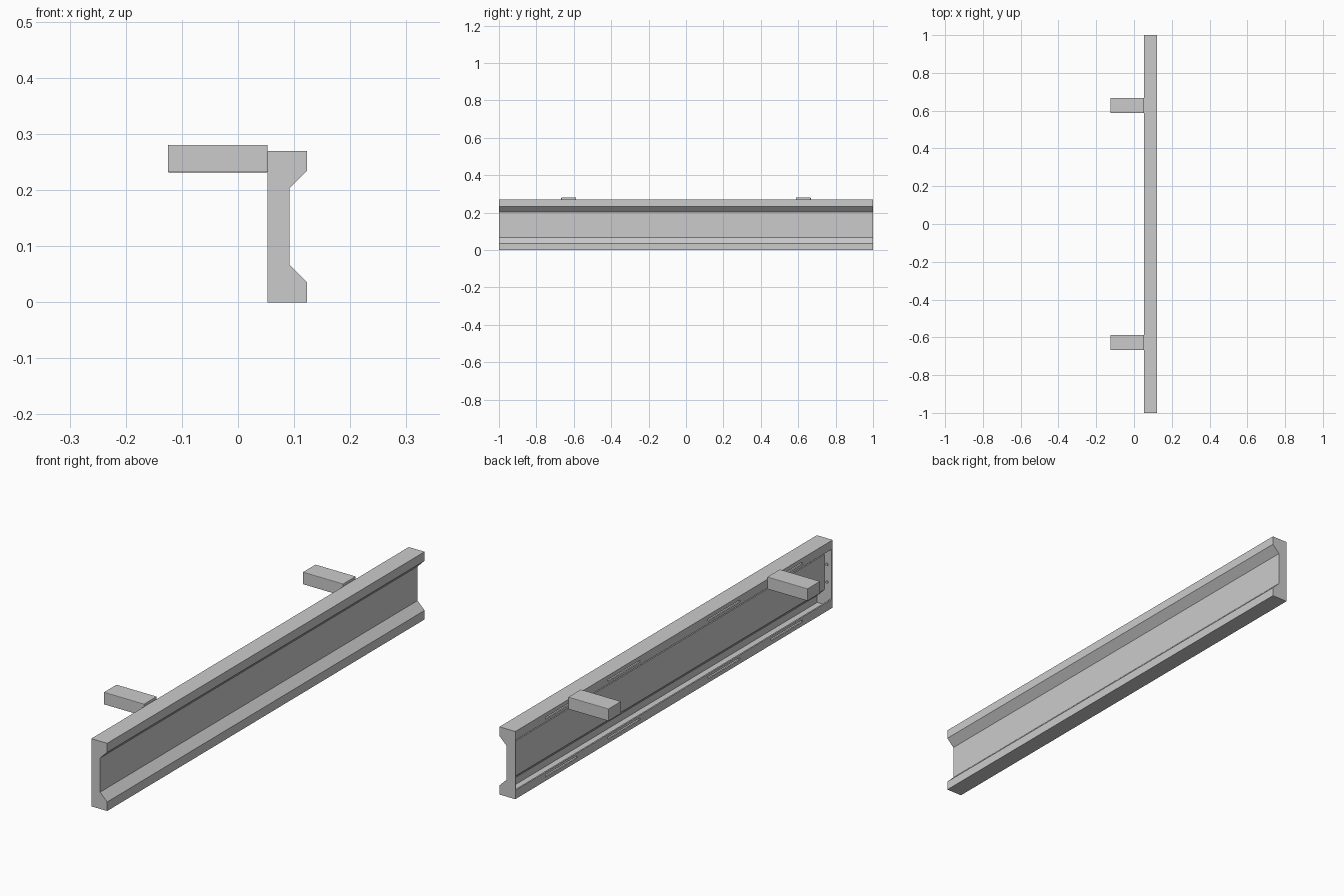
import bpy, bmesh
from math import radians, pi
from mathutils import Matrix

if "Cube" in bpy.data.objects:
    bpy.data.objects.remove(bpy.data.objects["Cube"])

BACK, FRONT, WEB = 0.053, 0.123, 0.092
HEIGHT, T, CAP = 0.27, 0.006, 0.006


def new_object(name, bm):
    bmesh.ops.recalc_face_normals(bm, faces=bm.faces[:])
    mesh = bpy.data.meshes.new(name)
    bm.to_mesh(mesh)
    bm.free()
    obj = bpy.data.objects.new(name, mesh)
    bpy.context.collection.objects.link(obj)
    return obj


def extrude_profile(name, points, y0, y1):
    bm = bmesh.new()
    face = bm.faces.new([bm.verts.new((x, y0, z)) for x, z in points])
    result = bmesh.ops.extrude_face_region(bm, geom=[face])
    verts = [v for v in result["geom"] if isinstance(v, bmesh.types.BMVert)]
    bmesh.ops.translate(bm, verts=verts, vec=(0, y1 - y0, 0))
    return new_object(name, bm)


def add_box(bm, center, size):
    matrix = Matrix.Translation(center) @ Matrix.Diagonal((*size, 1))
    bmesh.ops.create_cube(bm, size=1, matrix=matrix)


def bevel(obj, width):
    mod = obj.modifiers.new("soft_edges", "BEVEL")
    mod.width = width
    mod.segments = 2
    mod.limit_method = "ANGLE"
    mod.angle_limit = radians(50)


def mirrored(half):
    return half + [(x, HEIGHT - z) for x, z in reversed(half)]


# Channel profile: outer skin, then inner skin behind it, with return flanges
outer = mirrored([(BACK, 0), (FRONT, 0), (FRONT, 0.036), (WEB, 0.067)])
inner = mirrored([(BACK, 0.035), (BACK + T, 0.035), (BACK + T, T),
                  (FRONT - T, T), (FRONT - T, 0.034), (WEB - T, 0.065)])
rail = extrude_profile("rail", outer + inner[::-1], -1 + CAP, 1 - CAP)

# Long slots along both return flanges
bm = bmesh.new()
for z in (0.02, HEIGHT - 0.02):
    for y in (-0.71, -0.315, 0.315, 0.71):
        add_box(bm, (BACK, y, z), (0.03, 0.2, 0.008))
slots = new_object("slot_cutter", bm)
slots.hide_render = True
slots.hide_viewport = True
cut = rail.modifiers.new("slots", "BOOLEAN")
cut.operation = "DIFFERENCE"
cut.solver = "EXACT"
cut.object = slots

# End caps with bolts on the inner faces
for side, label in ((-1, "front"), (1, "back")):
    cap = extrude_profile(label + "_end_cap", outer, side * (1 - CAP), side)
    for i, z in enumerate((0.1, 0.17)):
        bm = bmesh.new()
        matrix = Matrix.Translation((0.073, side * (1 - CAP - 0.002), z)) @ Matrix.Rotation(pi / 2, 4, "X")
        bmesh.ops.create_cone(bm, cap_ends=True, segments=8, radius1=0.005,
                              radius2=0.005, depth=0.006, matrix=matrix)
        new_object(f"{label}_bolt_{i + 1}", bm)

# Mounting arms behind the rail
for side, label in ((-1, "front"), (1, "back")):
    bm = bmesh.new()
    add_box(bm, (-0.036, side * 0.627, 0.256), (0.178, 0.08, 0.049))
    bevel(new_object(label + "_mounting_arm", bm), 0.002)
